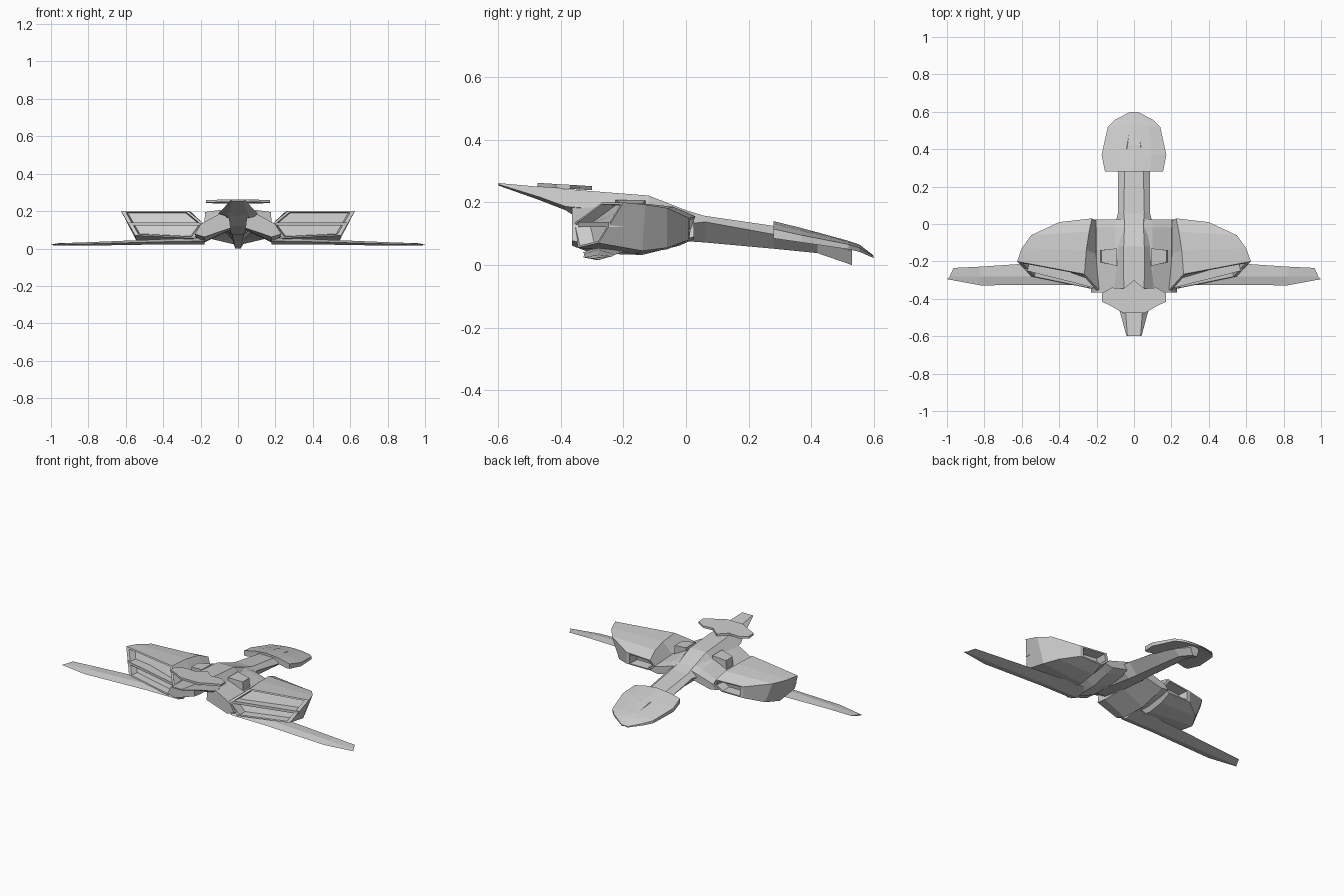
import bpy, bmesh
from mathutils import Vector


def finish(name, bm, mirror=False):
    bmesh.ops.recalc_face_normals(bm, faces=bm.faces)
    mesh = bpy.data.meshes.new(name)
    bm.to_mesh(mesh)
    bm.free()
    ob = bpy.data.objects.new(name, mesh)
    bpy.context.collection.objects.link(ob)
    if mirror:
        m = ob.modifiers.new("Mirror", 'MIRROR')
        m.use_mirror_merge = False
    return ob


def loft(name, rings, mirror=False):
    """Skin closed rings of 3D points, capping both ends."""
    bm = bmesh.new()
    vs = [[bm.verts.new(p) for p in r] for r in rings]
    n = len(rings[0])
    for a, b in zip(vs, vs[1:]):
        for i in range(n):
            j = (i + 1) % n
            bm.faces.new((a[i], a[j], b[j], b[i]))
    bm.faces.new(vs[0])
    bm.faces.new(vs[-1])
    return finish(name, bm, mirror)


def shrink(ring, k, push):
    """Scaled copy of a ring, moved along y, for recessed openings."""
    c = sum((Vector(p) for p in ring), Vector()) / len(ring)
    return [c + (Vector(p) - c) * k + Vector((0, push, 0)) for p in ring]


def hex_ring(y, tw, tz, mw, mz, bw, bz):
    return [(tw, y, tz), (mw, y, mz), (bw, y, bz),
            (-bw, y, bz), (-mw, y, mz), (-tw, y, tz)]


# Long fuselage: raised nose, spine, drooping tail keel
loft("fuselage", [hex_ring(*r) for r in (
    (-.60, .035, .262, .040, .258, .030, .254),
    (-.47, .045, .250, .075, .218, .045, .208),
    (-.385, .050, .243, .105, .187, .060, .175),
    (-.30, .055, .236, .105, .180, .040, .120),
    (-.12, .055, .222, .100, .170, .040, .090),
    (.00, .050, .175, .100, .130, .035, .076),
    (.06, .055, .157, .085, .138, .030, .072),
    (.28, .050, .125, .085, .098, .026, .052),
    (.42, .035, .105, .055, .075, .022, .038),
    (.53, .020, .070, .030, .045, .015, .000))])

# Sloped shoulders joining the spine to the engine pods
shoulder = []
for y, t, b in ((-.365, 0, .03), (-.30, 0, .005), (-.14, 0, 0), (-.02, -.02, .03), (.025, -.035, .05)):
    shoulder.append([(.05, y, .20 + t), (.10, y, .185 + t), (.20, y, .13 + t * .3),
                     (.23, y, .06 + b * .6), (.18, y, .032 + b), (.04, y, .10 + b * .3)])
loft("shoulder", shoulder, True)

# Raised vents on the shoulders
loft("shoulder_vent", [[(.09, y0, .15), (.09, y0, .207), (.175, y1, .195), (.18, y1, .14)]
                       for y0, y1 in ((-.225, -.205), (-.13, -.14))], True)

# Engine pods: inner top, outer top, outer bottom, inner bottom, inner middle
front = [(.265, -.268, .200), (.625, -.20, .200), (.55, -.28, .070),
         (.235, -.345, .055), (.18, -.362, .130)]
middle = [(.255, -.14, .197), (.60, -.13, .193), (.545, -.14, .045),
          (.25, -.16, .035), (.20, -.16, .120)]
rear = [(.24, -.04, .186), (.55, -.06, .182), (.50, -.06, .055),
        (.25, -.06, .050), (.20, -.05, .115)]
end = [(.225, .03, .155), (.40, .01, .150), (.40, .01, .080),
       (.25, .01, .080), (.20, .015, .115)]
loft("engine_pod", [shrink(front, .86, .045), shrink(front, .90, 0), front,
                    middle, rear, end, shrink(end, .80, 0),
                    shrink(end, .70, -.06)], True)

# Horizontal slat across each intake
loft("intake_slat", [[(x, y, .122), (x, y, .138), (x, y + .07, .138), (x, y + .07, .122)]
                     for x, y in ((.20, -.345), (.583, -.248))], True)

# Thin swept wings below the pods
loft("wing", [[(xf, yf, zf), (xm, ym, zf + h), (xb, yb, zb), (xm, ym, zf - h)]
              for xf, yf, zf, xm, ym, h, xb, yb, zb in (
    (.18, -.33, .040, .18, -.28, .018, .18, -.19, .045),
    (.40, -.325, .036, .40, -.28, .014, .40, -.20, .042),
    (.82, -.328, .024, .82, -.28, .009, .82, -.228, .033),
    (1.0, -.295, .020, .985, -.28, .004, .965, -.235, .028))], True)


# Flat foreplane on the nose, built from a mirrored outline
def plate(name, outline, height, thick):
    pts = outline + [(-x, y) for x, y in reversed(outline) if x > 0]
    return loft(name, [[(x, y, height(y) - d) for x, y in pts] for d in (0, thick)])


plate("foreplane", [(0, -.30), (.055, -.345), (.12, -.34), (.172, -.37),
                    (.172, -.415), (.12, -.44), (.06, -.475), (0, -.475)],
      lambda y: .252 - (y + .30) * .06, .013)

# Broad tail shell: centre ridge with drooping edges
tail = []
for y, w, zc, ze, zb in ((.28, .155, .140, .115, .085), (.37, .173, .118, .095, .072),
                         (.52, .140, .077, .066, .050), (.555, .105, .065, .055, .042),
                         (.60, .020, .030, .028, .022)):
    tail.append([(0, y, zc), (w * .55, y, (zc * 2 + ze) / 3), (w, y, ze), (w, y, zb),
                 (w * .85, y, zb), (0, y, (zb + zc) / 2), (-w * .85, y, zb),
                 (-w, y, zb), (-w, y, ze), (-w * .55, y, (zc * 2 + ze) / 3)])
loft("tail_shell", tail)
